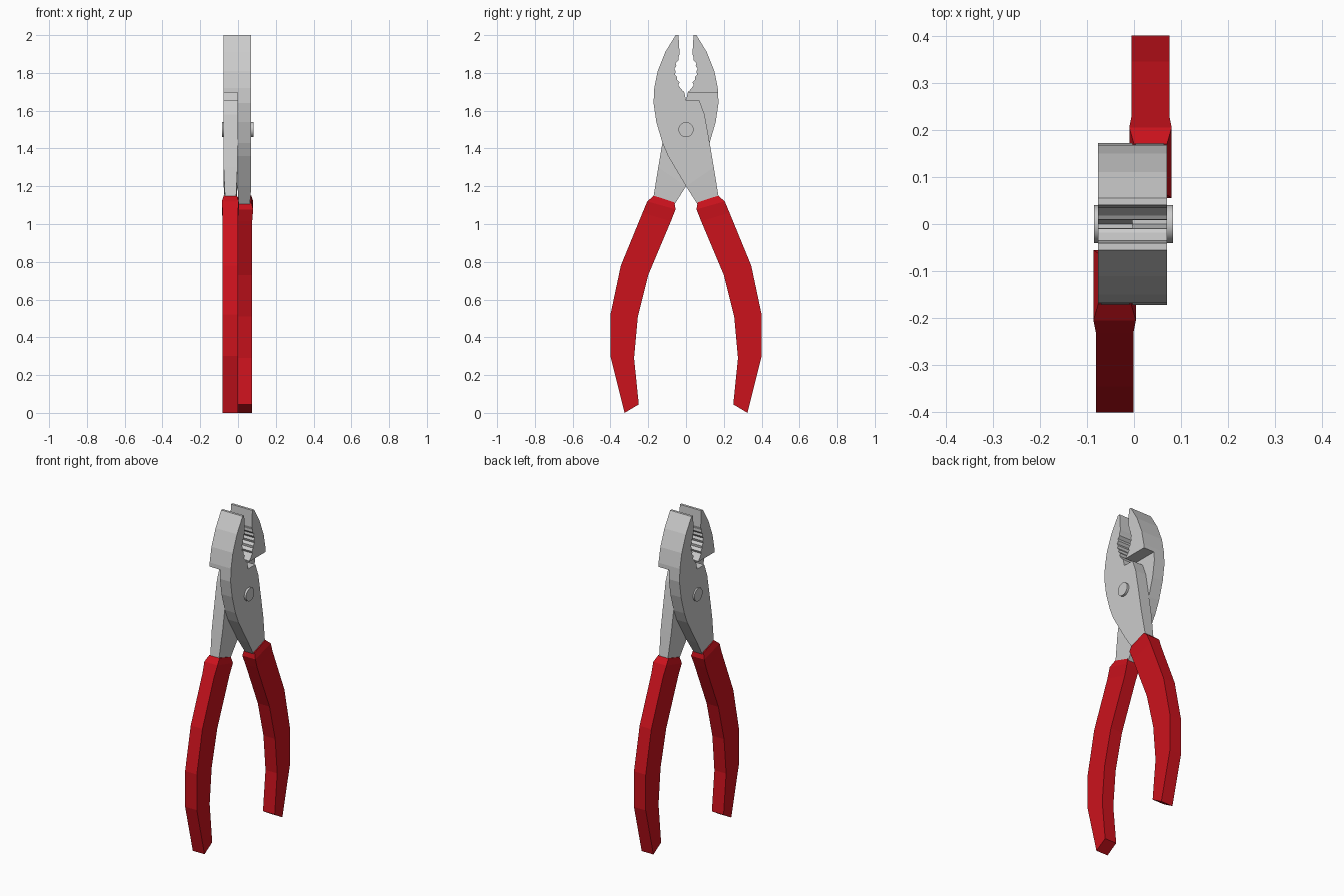
import bpy, bmesh
from math import pi, sin
from mathutils import Vector

if "Cube" in bpy.data.objects:
    bpy.data.objects.remove(bpy.data.objects["Cube"])

MID = -0.003          # plane where the two halves meet
FRONT = 0.07          # outer face of the front half


def finish(bm, name, mat=None):
    bmesh.ops.recalc_face_normals(bm, faces=bm.faces)
    me = bpy.data.meshes.new(name)
    bm.to_mesh(me)
    bm.free()
    if mat:
        me.materials.append(mat)
    ob = bpy.data.objects.new(name, me)
    bpy.context.collection.objects.link(ob)
    return ob


def turned_copy(ob, name):
    """Other half: the same part turned 180 degrees about the centre axis."""
    other = ob.copy()
    other.name = name
    other.location.x = 2 * MID
    other.rotation_euler.z = pi
    bpy.context.collection.objects.link(other)


# Plier half: outer jaw edge, serrated bite, pivot shoulder, shank root
outer = [(0, 1.2), (-0.095, 1.36), (-0.125, 1.43), (-0.157, 1.54),
         (-0.172, 1.64), (-0.168, 1.72), (-0.15, 1.81), (-0.11, 1.91), (-0.055, 2.0)]
bite = [(-0.04, 2.0), (-0.034, 1.9)]
TEETH = 5
for i in range(TEETH * 2 + 1):
    t = i / (TEETH * 2)
    y = 0.037 + 0.021 * sin(pi * min(t * 1.1, 1)) + (0.004 if i % 2 == 0 else -0.004)
    bite.append((-y, 1.88 - 0.145 * t))
bite += [(-0.018, 1.705), (-0.01, 1.70)]
shoulder = [(0, 1.655), (0.07, 1.655), (0.098, 1.58), (0.125, 1.43), (0.147, 1.3)]

bm = bmesh.new()
base = bm.faces.new([bm.verts.new((MID, y, z)) for y, z in outer + bite + shoulder])
ret = bmesh.ops.extrude_face_region(bm, geom=[base], use_keep_orig=True)
bmesh.ops.translate(bm, vec=(FRONT - MID, 0, 0),
                    verts=[v for v in ret["geom"] if isinstance(v, bmesh.types.BMVert)])

# Tapered shank running into the grip
root = next(f for f in bm.faces if len(f.verts) == 4 and
            all(v.co.z < 1.31 and v.co.y > -0.01 for v in f.verts))
ret = bmesh.ops.extrude_face_region(bm, geom=[root])
for v in [g for g in ret["geom"] if isinstance(g, bmesh.types.BMVert)]:
    x = MID + 0.008 if v.co.x < 0.03 else FRONT - 0.008
    v.co = Vector((x, 0.176, 1.12)) if v.co.y > 0.1 else Vector((x, 0.07, 1.09))
if root.is_valid:
    bm.faces.remove(root)

# Jaw thickened to full width above the ledge
bmesh.ops.bisect_plane(bm, geom=bm.verts[:] + bm.edges[:] + bm.faces[:],
                       plane_co=(0, 0, 1.695), plane_no=(0, 0, 1))
inner = [f for f in bm.faces if all(abs(v.co.x - MID) < 1e-4 and v.co.z > 1.694 for v in f.verts)]
ret = bmesh.ops.extrude_face_region(bm, geom=inner)
bmesh.ops.translate(bm, vec=(MID - FRONT, 0, 0),
                    verts=[v for v in ret["geom"] if isinstance(v, bmesh.types.BMVert)])
for f in inner:
    if f.is_valid:
        bm.faces.remove(f)
half = finish(bm, "front_jaw_half")
turned_copy(half, "back_jaw_half")

# Red grip: rows of outer (y, z), inner (y, z), x range
red = bpy.data.materials.new("red_grip")
red.diffuse_color = (0.6, 0.006, 0.012, 1)
red.use_nodes = True
red.node_tree.nodes["Principled BSDF"].inputs["Base Color"].default_value = red.diffuse_color
rows = [((0.17, 1.15), (0.062, 1.115), 0.0, 0.07),
        ((0.205, 1.12), (0.055, 1.078), -0.01, 0.08),
        ((0.23, 1.06), (0.08, 1.015), -0.005, 0.075),
        ((0.345, 0.78), (0.2, 0.73), -0.005, 0.075),
        ((0.40, 0.52), (0.255, 0.51), -0.005, 0.075),
        ((0.40, 0.30), (0.275, 0.29), -0.005, 0.075),
        ((0.325, 0.0), (0.25, 0.045), -0.005, 0.075)]
bm = bmesh.new()
rings = [[bm.verts.new(c) for c in ((a, *o), (b, *o), (b, *i), (a, *i))] for o, i, a, b in rows]
for r, s in zip(rings, rings[1:]):
    for k in range(4):
        n = (k + 1) % 4
        bm.faces.new((r[k], r[n], s[n], s[k]))
bm.faces.new(rings[0])
bm.faces.new(rings[-1])
grip = finish(bm, "right_grip", red)
turned_copy(grip, "left_grip")

# Pivot rivet through both halves
bpy.ops.mesh.primitive_cylinder_add(vertices=20, radius=0.04, depth=0.168,
                                    location=(-0.001, 0, 1.5), rotation=(0, pi / 2, 0))
bpy.context.object.name = "pivot_rivet"
bpy.ops.object.shade_smooth_by_angle()
